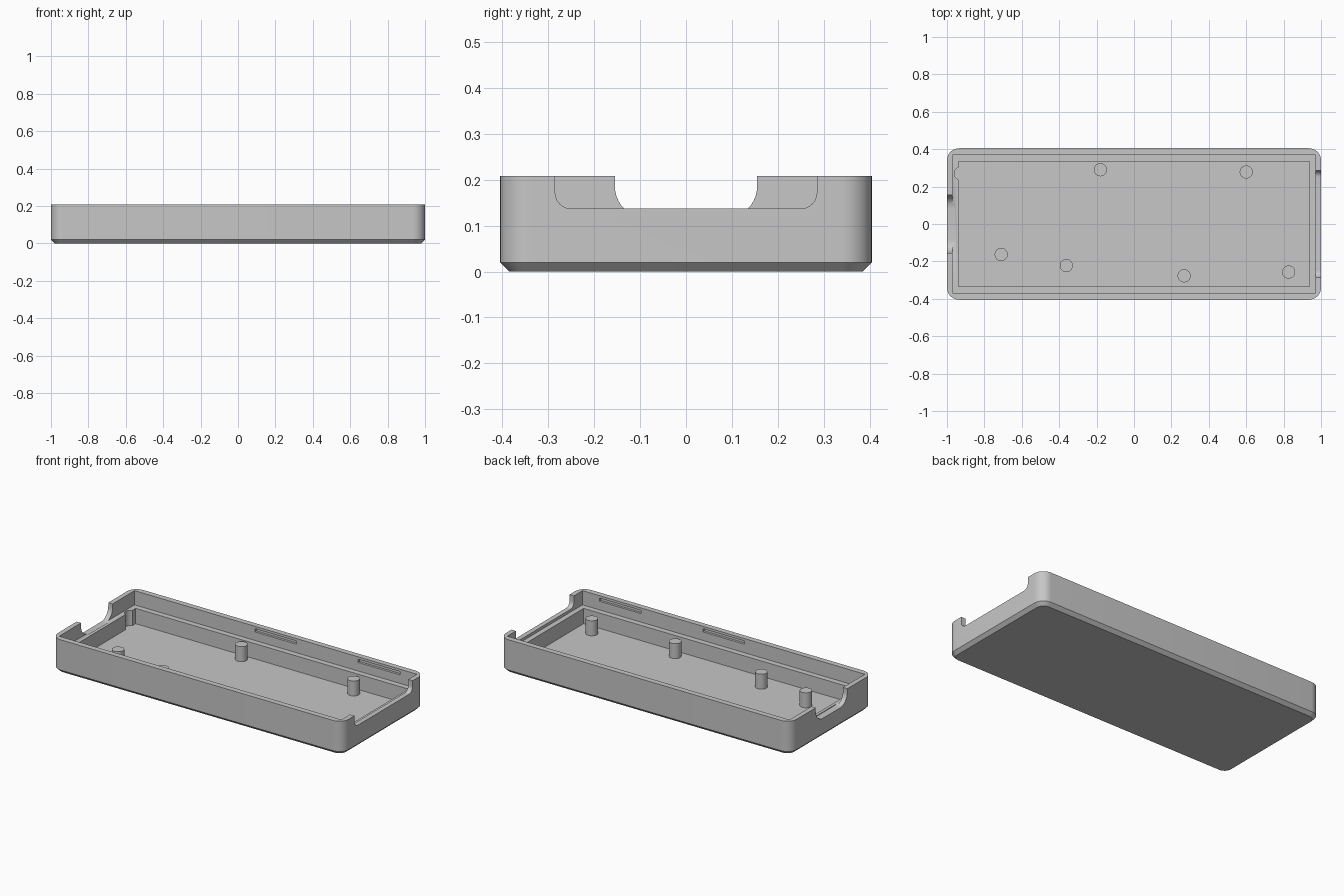
import bpy, bmesh, math
from mathutils import Matrix

if "Cube" in bpy.data.objects:
    bpy.data.objects.remove(bpy.data.objects["Cube"])

grey = bpy.data.materials.new("grey_plastic")
grey.diffuse_color = (0.57, 0.57, 0.57, 1)
grey.use_nodes = True
grey.node_tree.nodes["Principled BSDF"].inputs["Base Color"].default_value = grey.diffuse_color


def rounded_rect(hx, hy, r, seg=10):
    pts = []
    for i, (sx, sy) in enumerate([(1, 1), (-1, 1), (-1, -1), (1, -1)]):
        for k in range(seg + 1):
            a = math.pi / 2 * (i + k / seg)
            pts.append((sx * (hx - r) + r * math.cos(a), sy * (hy - r) + r * math.sin(a)))
    return pts


def loft(name, loops):
    """Solid skinned through loops of equal point count."""
    bm = bmesh.new()
    rings = [[bm.verts.new(p) for p in loop] for loop in loops]
    n = len(rings[0])
    for a, b in zip(rings, rings[1:]):
        for i in range(n):
            j = (i + 1) % n
            bm.faces.new((a[i], a[j], b[j], b[i]))
    bm.faces.new(rings[0][::-1])
    bm.faces.new(rings[-1])
    bmesh.ops.recalc_face_normals(bm, faces=bm.faces)
    return finish(name, bm)


def finish(name, bm):
    me = bpy.data.meshes.new(name)
    bm.to_mesh(me)
    bm.free()
    ob = bpy.data.objects.new(name, me)
    bpy.context.collection.objects.link(ob)
    me.materials.append(grey)
    return ob


def box(name, x0, x1, y0, y1, z0, z1):
    base = [(x0, y0), (x1, y0), (x1, y1), (x0, y1)]
    return loft(name, [[(x, y, z) for x, y in base] for z in (z0, z1)])


def cylinder(name, x, y, r, z0, z1):
    bm = bmesh.new()
    bmesh.ops.create_cone(bm, cap_ends=True, segments=32, radius1=r, radius2=r,
                          depth=z1 - z0, matrix=Matrix.Translation((x, y, (z0 + z1) / 2)))
    return finish(name, bm)


def notch(name, x0, x1, half, bottom, r):
    """Cutter for an end opening with rounded lower corners."""
    top = 0.4
    prof = rounded_rect(half, (top - bottom) / 2, r)
    mid = (top + bottom) / 2
    return loft(name, [[(x, y, z + mid) for y, z in prof] for x in (x0, x1)])


def select(ob):
    bpy.ops.object.select_all(action='DESELECT')
    ob.select_set(True)
    bpy.context.view_layer.objects.active = ob


# Tray body with chamfered underside
H = 0.208
levels = [(0.0, 0.02), (0.02, 0.0), (H, 0.0)]
body = loft("tray_body", [[(x, y, z) for x, y in rounded_rect(1 - c, 0.405 - c, 0.065 - c)]
                          for z, c in levels])

# Stepped cavity, end openings, corner relief and snap slots
cutters = [
    box("lid_recess_cutter", -0.97, 0.97, -0.37, 0.37, 0.12, 0.4),
    box("cavity_cutter", -0.938, 0.938, -0.335, 0.335, 0.025, 0.35),
    notch("right_opening_cutter", 0.96, 1.1, 0.285, 0.137, 0.035),
    notch("left_opening_cutter", -1.1, -0.957, 0.155, 0.116, 0.07),
    cylinder("relief_cutter", -0.926, 0.27, 0.035, 0.025, 0.3),
]
for s in (-1, 1):
    for x in (0.0, 0.71):
        ya, yb = sorted((s * 0.36, s * 0.384))
        cutters.append(box("snap_slot_cutter", x - 0.143, x + 0.143, ya, yb, 0.173, 0.193))

for c in cutters:
    select(body)
    m = body.modifiers.new("cut", 'BOOLEAN')
    m.operation = 'DIFFERENCE'
    m.solver = 'EXACT'
    m.object = c
    bpy.ops.object.modifier_apply(modifier=m.name)
    bpy.data.objects.remove(c)

# Locating posts on the floor
posts = [(-0.18, 0.29), (0.6, 0.278), (-0.71, -0.163), (-0.362, -0.222),
         (0.268, -0.277), (0.827, -0.257)]
objs = [body] + [cylinder("locating_post", x, y, 0.035, 0.02, 0.118) for x, y in posts]

for ob in objs:
    select(ob)
    bpy.ops.object.shade_smooth_by_angle(angle=math.radians(30))
